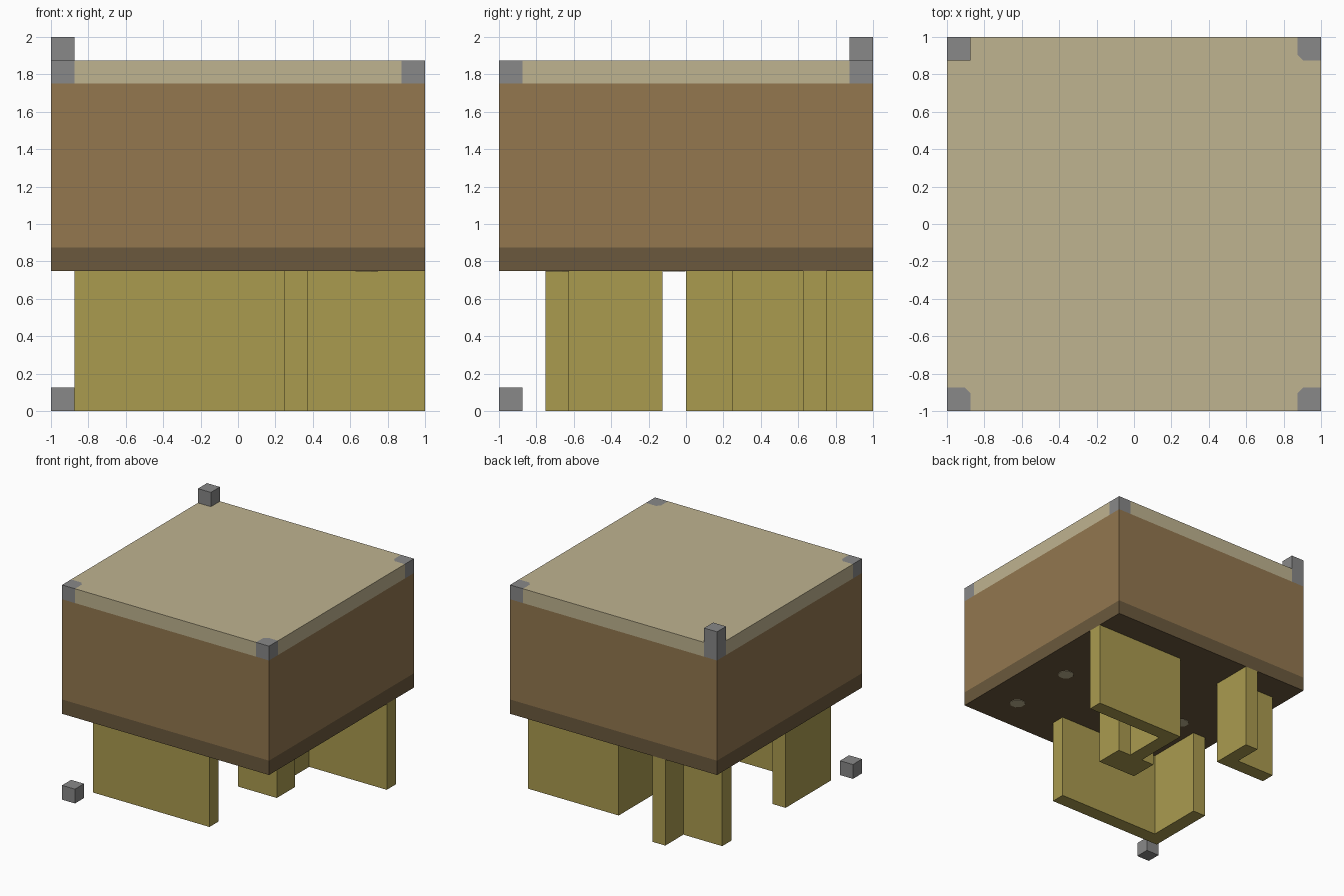
import bpy, bmesh, math
from mathutils import Vector, Matrix

old = bpy.data.objects.get("Cube")
if old:
    bpy.data.objects.remove(old, do_unlink=True)

U = 0.125  # one block of the model's grid


def material(name, rgb):
    linear = [((c / 255 + 0.055) / 1.055) ** 2.4 for c in rgb] + [1]
    m = bpy.data.materials.new(name)
    m.use_nodes = True
    m.diffuse_color = linear
    m.node_tree.nodes["Principled BSDF"].inputs["Base Color"].default_value = linear
    return m


TAN = material("pale tan", (191, 179, 144))
BROWN = material("brown", (147, 119, 79))
DARK = material("dark brown", (107, 89, 61))
OLIVE = material("olive yellow", (170, 155, 79))
GREY = material("grey", (136, 136, 136))


def finish(name, bm, *mats):
    mesh = bpy.data.meshes.new(name)
    bm.normal_update()
    bm.to_mesh(mesh)
    bm.free()
    for m in mats:
        mesh.materials.append(m)
    ob = bpy.data.objects.new(name, mesh)
    bpy.context.collection.objects.link(ob)
    return ob


def add_box(bm, lo, hi):
    lo, hi = Vector(lo), Vector(hi)
    mat = Matrix.Translation((lo + hi) / 2) @ Matrix.Diagonal((*(hi - lo), 1))
    bmesh.ops.create_cube(bm, size=1, matrix=mat)


def cut(bm, faces, co, no):
    geom = set(faces)
    for f in faces:
        geom.update(f.edges)
        geom.update(f.verts)
    bmesh.ops.bisect_plane(bm, geom=list(geom), plane_co=co, plane_no=no)


# Body: a block with a dark base band, a pale lid band and grey corners
bm = bmesh.new()
add_box(bm, (-1, -1, 6 * U), (1, 1, 15 * U))
for z in (7 * U, 14 * U):
    cut(bm, bm.faces[:], (0, 0, z), (0, 0, 1))
for side in (-1, 1):
    for axis in ((1, 0, 0), (0, 1, 0)):
        lid = [f for f in bm.faces if f.calc_center_median().z > 14 * U]
        cut(bm, lid, Vector(axis) * side * 7 * U, axis)

# Clip the inner tip of each grey corner on the top face
for sx in (-1, 1):
    for sy in (-1, 1):
        tip = Vector((sx, sy, 0)) * (7 * U + 0.014)
        top = [f for f in bm.faces if f.normal.z > 0.9
               and f.calc_center_median().x * sx > 7 * U
               and f.calc_center_median().y * sy > 7 * U]
        cut(bm, top, tip, (sx, sy, 0))

for f in bm.faces:
    c = f.calc_center_median()
    corner = min(abs(c.x), abs(c.y)) > 7 * U and abs(c.x) + abs(c.y) > 14 * U + 0.028
    if c.z < 7 * U:
        f.material_index = 2
    elif c.z < 14 * U:
        f.material_index = 1
    else:
        f.material_index = 3 if corner else 0
finish("body", bm, TAN, BROWN, DARK, GREY)

# Legs: plan outlines in grid blocks, extruded up to the body
LEGS = {
    "front_leg": [(-7, -6), (2, -6), (2, -5), (-6, -5), (-6, -1), (-7, -1)],
    "left_leg": [(0, 0), (3, 0), (3, 2), (2, 2), (2, 5), (8, 5), (8, 6),
                 (1, 6), (1, 2), (0, 2)],
    "back_right_leg": [(-7, 5), (-3, 5), (-3, 8), (-4, 8), (-4, 6), (-7, 6)],
}
for name, outline in LEGS.items():
    bm = bmesh.new()
    base = bm.faces.new([bm.verts.new((x * U, y * U, 0)) for x, y in outline])
    up = bmesh.ops.extrude_face_region(bm, geom=[base], use_keep_orig=True)
    moved = [v for v in up["geom"] if isinstance(v, bmesh.types.BMVert)]
    bmesh.ops.translate(bm, verts=moved, vec=(0, 0, 6 * U))
    bmesh.ops.recalc_face_normals(bm, faces=bm.faces[:])
    finish(name, bm, OLIVE)

# Small grey cubes: one on the back corner, one loose on the ground
for name, lo in (("top_corner_cube", (-8, 7, 15)), ("ground_cube", (-8, -8, 0))):
    bm = bmesh.new()
    lo = Vector(lo) * U
    add_box(bm, lo, lo + Vector((U, U, U)))
    finish(name, bm, GREY)

# Pale spots under the body
for i, (x, y) in enumerate([(5.5, -5.5), (5.5, -0.5), (-4.5, -0.5)]):
    bm = bmesh.new()
    mat = Matrix.Translation((x * U, y * U, 6 * U - 0.002)) @ Matrix.Rotation(math.pi / 8, 4, "Z")
    bmesh.ops.create_cone(bm, cap_ends=True, segments=8, radius1=U * 0.52,
                          radius2=U * 0.52, depth=0.004, matrix=mat)
    finish(f"underside_spot_{i + 1}", bm, TAN)
